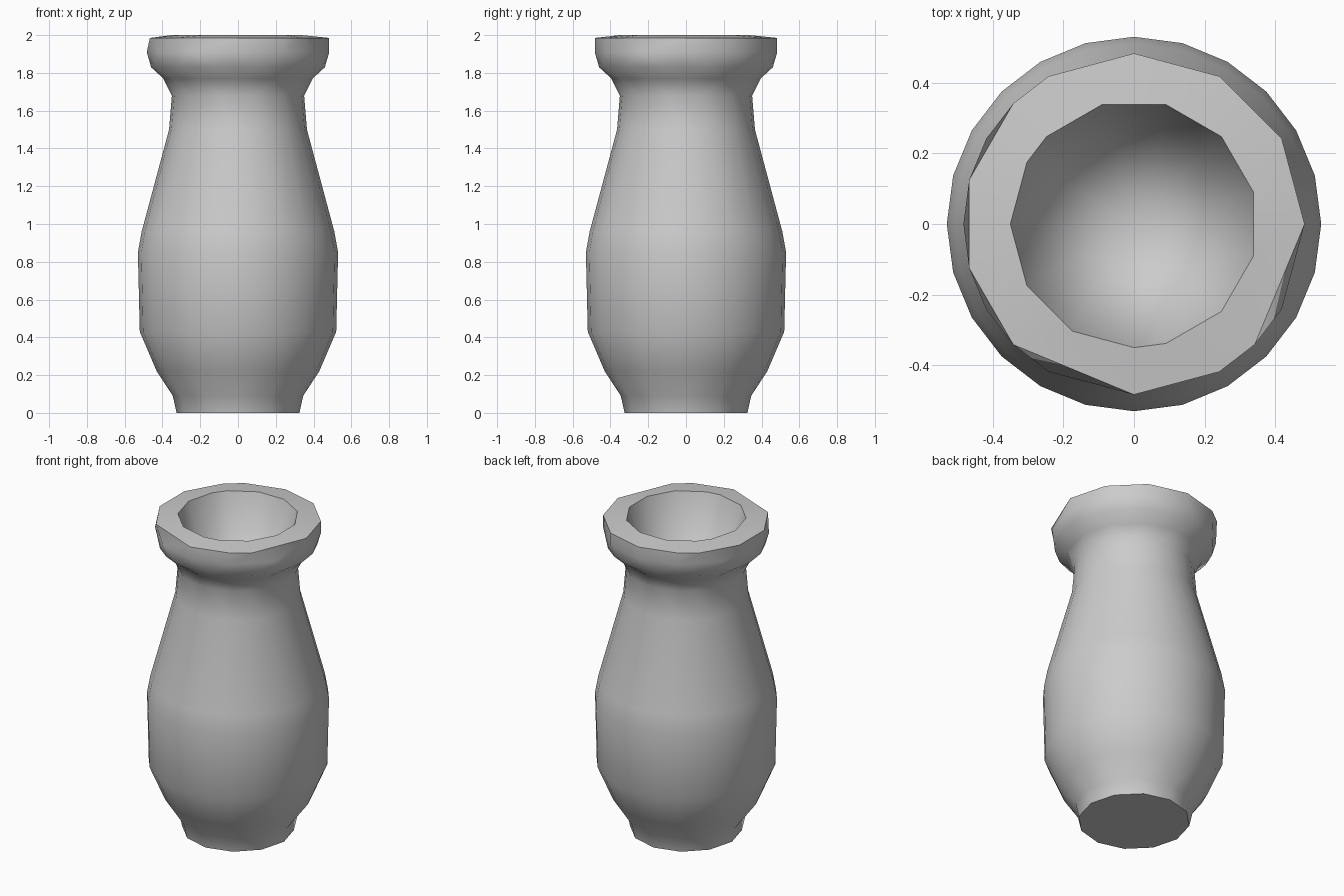
import bpy, bmesh
from math import cos, sin, tau

cube = bpy.data.objects.get("Cube")
if cube:
    bpy.data.objects.remove(cube, do_unlink=True)

SIDES = 24
ALL = list(range(SIDES))
EVEN = ALL[::2]
RIM = [0, 2, 4, 6, 8, 9, 11, 13, 15, 18, 20, 21]
MOUTH = [1, 3, 5, 7, 9, 10, 12, 14, 16, 18, 19, 21, 23]

# Profile from foot to mouth: radius, height, corners kept on that ring
PROFILE = [
    (0.325, 0.0, EVEN), (0.345, 0.09, EVEN), (0.43, 0.22, ALL),
    (0.52, 0.43, ALL), (0.53, 0.85, ALL), (0.51, 0.96, ALL),
    (0.365, 1.5, ALL), (0.35, 1.68, ALL), (0.395, 1.77, EVEN),
    (0.46, 1.83, ALL), (0.483, 1.91, EVEN), (0.483, 1.985, RIM),
    (0.35, 2.0, MOUTH),
]
HOLLOW_Z = 0.9

clay = bpy.data.materials.new("grey clay")
clay.use_nodes = True
colour = (0.6, 0.6, 0.6, 1)
clay.diffuse_color = colour
clay.node_tree.nodes["Principled BSDF"].inputs["Base Color"].default_value = colour

bm = bmesh.new()

# Turned rings and the walls between them
rings = [[bm.verts.new((r * cos(tau * i / SIDES), r * sin(tau * i / SIDES), z))
          for i in ALL] for r, z, _ in PROFILE]
for low, high in zip(rings, rings[1:]):
    for i in ALL:
        j = (i + 1) % SIDES
        bm.faces.new((low[i], low[j], high[j], high[i]))

# Flat foot and conical hollow
bm.faces.new(rings[0][::-1])
tip = bm.verts.new((0, 0, HOLLOW_Z))
mouth = rings[-1]
for i in ALL:
    bm.faces.new((mouth[i], mouth[(i + 1) % SIDES], tip))

# Collapse the corners that the coarser rings leave out
weld = {}
for ring, (_, _, kept) in zip(rings, PROFILE):
    for i in ALL:
        if i not in kept:
            near = min(kept, key=lambda k: min((i - k) % SIDES, (k - i) % SIDES))
            weld[ring[i]] = ring[near]
bmesh.ops.weld_verts(bm, targetmap=weld)
bmesh.ops.triangulate(bm, faces=[f for f in bm.faces if len(f.verts) == 4])
bmesh.ops.recalc_face_normals(bm, faces=bm.faces)

mesh = bpy.data.meshes.new("vase")
bm.to_mesh(mesh)
bm.free()
mesh.materials.append(clay)
vase = bpy.data.objects.new("vase", mesh)
bpy.context.collection.objects.link(vase)

# Soft walls with crisp rim and foot
bpy.ops.object.select_all(action="DESELECT")
vase.select_set(True)
bpy.context.view_layer.objects.active = vase
bpy.ops.object.shade_smooth_by_angle(angle=tau / 8)
